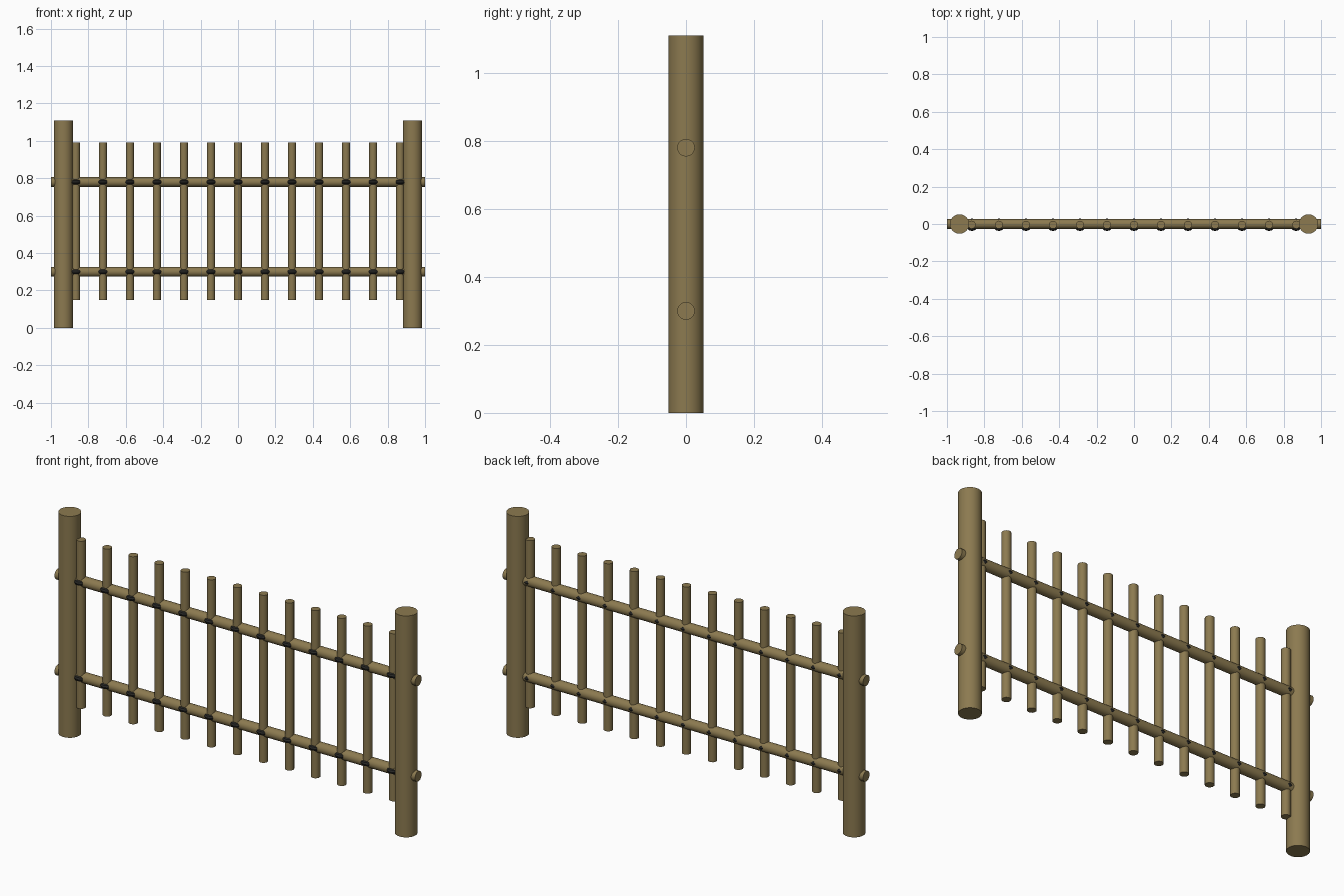
import bpy, math

if "Cube" in bpy.data.objects:
    bpy.data.objects.remove(bpy.data.objects["Cube"])

def material(name, rgb):
    m = bpy.data.materials.new(name)
    m.diffuse_color = (*rgb, 1)
    m.use_nodes = True
    m.node_tree.nodes["Principled BSDF"].inputs["Base Color"].default_value = m.diffuse_color
    return m

wood = material("bamboo wood", (0.262, 0.195, 0.080))
cord = material("dark cord", (0.022, 0.022, 0.020))

def finish(name, mat):
    o = bpy.context.object
    o.name = name
    o.data.materials.append(mat)
    bpy.ops.object.shade_smooth_by_angle(angle=math.radians(40))

def pole(name, radius, length, loc, sides, rot=(0, 0, 0)):
    bpy.ops.mesh.primitive_cylinder_add(vertices=sides, radius=radius, depth=length,
                                        location=loc, rotation=rot)
    finish(name, wood)

RAIL_HEIGHTS = (0.30, 0.78)
Y = -0.004  # pickets and lashings sit slightly forward

# end posts
for side, label in ((-1, "left"), (1, "right")):
    pole(f"{label}_post", 0.052, 1.11, (side * 0.933, 0, 0.555), 24)

# horizontal rails
for z, label in zip(RAIL_HEIGHTS, ("lower", "upper")):
    pole(f"{label}_rail", 0.026, 2.0, (0, 0, z), 20, (0, math.pi / 2, 0))

# pickets with a cord lashing at each rail
for i in range(13):
    x = (i - 6) * 0.1445
    pole(f"picket_{i + 1}", 0.0215, 0.84, (x, Y, 0.57), 16)
    for z, label in zip(RAIL_HEIGHTS, ("lower", "upper")):
        bpy.ops.mesh.primitive_torus_add(location=(x, Y, z), major_radius=0.021,
                                         minor_radius=0.0125, major_segments=12,
                                         minor_segments=8)
        finish(f"{label}_lashing_{i + 1}", cord)
